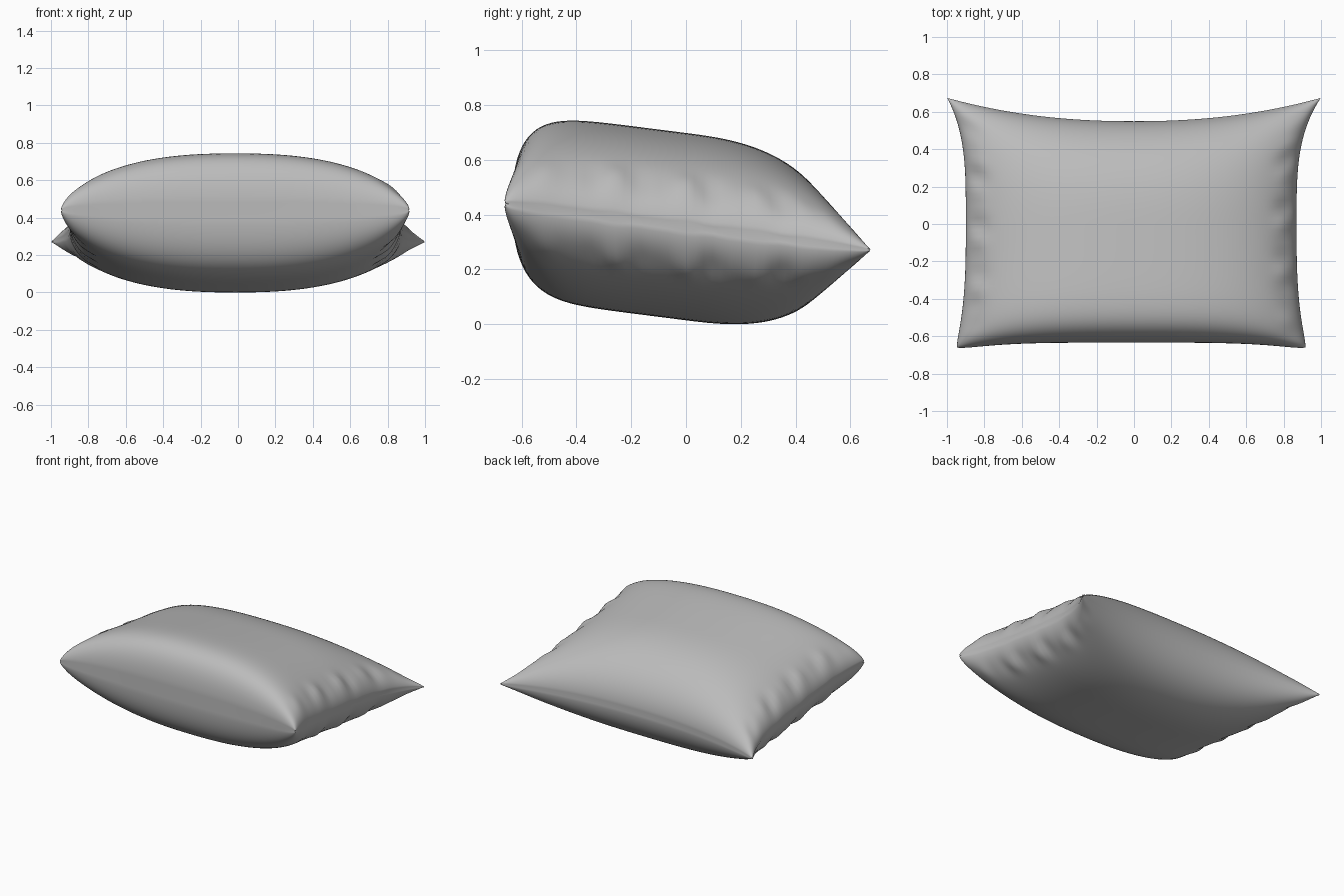
import bpy
import bmesh
from math import sin, pi, exp

cube = bpy.data.objects.get("Cube")
if cube:
    bpy.data.objects.remove(cube, do_unlink=True)

COLS, ROWS = 72, 64


def make_material(name, colour):
    mat = bpy.data.materials.new(name)
    mat.use_nodes = True
    mat.diffuse_color = colour
    mat.node_tree.nodes["Principled BSDF"].inputs["Base Color"].default_value = colour
    return mat


def outline(u, v):
    """Pinched rectangle: long ears at the back, blunt corners at the front."""
    a, b = abs(u), abs(v)
    if v > 0:
        x = u * (0.885 + 0.115 * b ** 3.5)
        y = v * (0.55 + 0.125 * a ** 2.2)
    else:
        blunt = (a * b) ** 20
        x = u * (0.885 + 0.06 * b ** 3 - 0.014 * blunt)
        y = v * (0.635 + 0.04 * a ** 4 - 0.014 * blunt)
    return x - 0.015 * (1 - max(v, 0) ** 3), y


def loft(u, v):
    """Stuffing height, full at the front and tapering to the back."""
    p, q = (2.7, 0.5) if v > 0 else (7, 0.42)
    across = max(0, 1 - abs(u) ** 2.4) ** 0.5
    along = max(0, 1 - abs(v) ** p) ** q
    return across * along


def wrinkle(u, v):
    """Soft pleats fanning in from the side seams."""
    band = exp(-((abs(u) - 0.93) / 0.06) ** 2) * (1 - v * v)
    return 0.012 * band * (sin(17 * v + 2 * u) + 0.5 * sin(31 * v + u))


def shell_point(i, j, side):
    u = sin(pi / 2 * (2 * i / COLS - 1))
    v = sin(pi / 2 * (2 * j / ROWS - 1))
    x, y = outline(u, v)
    rim = i in (0, COLS) or j in (0, ROWS)
    seam = 0.355 - 0.127 * y
    if rim:
        # shallow seam groove
        return x * 0.994, y * 0.994, seam
    height = 0.342 * loft(u, v) + wrinkle(u, v)
    return x, y, seam + side * max(height, 0.004)


# Cushion: two stuffed panels joined along the seam
bm = bmesh.new()
for side in (1, -1):
    grid = [[bm.verts.new(shell_point(i, j, side)) for j in range(ROWS + 1)]
            for i in range(COLS + 1)]
    for i in range(COLS):
        for j in range(ROWS):
            quad = [grid[i][j], grid[i + 1][j], grid[i + 1][j + 1], grid[i][j + 1]]
            bm.faces.new(quad[::side])
bmesh.ops.remove_doubles(bm, verts=bm.verts, dist=0.0001)
bmesh.ops.recalc_face_normals(bm, faces=bm.faces)

# Rest the cushion on the ground
low = min(vert.co.z for vert in bm.verts)
bmesh.ops.translate(bm, verts=bm.verts, vec=(0, 0, -low))

mesh = bpy.data.meshes.new("pillow")
bm.to_mesh(mesh)
bm.free()
pillow = bpy.data.objects.new("pillow", mesh)
bpy.context.collection.objects.link(pillow)
mesh.materials.append(make_material("light grey fabric", (0.5, 0.5, 0.5, 1)))

bpy.ops.object.select_all(action="DESELECT")
pillow.select_set(True)
bpy.context.view_layer.objects.active = pillow
bpy.ops.object.shade_smooth_by_angle(angle=pi / 3)
